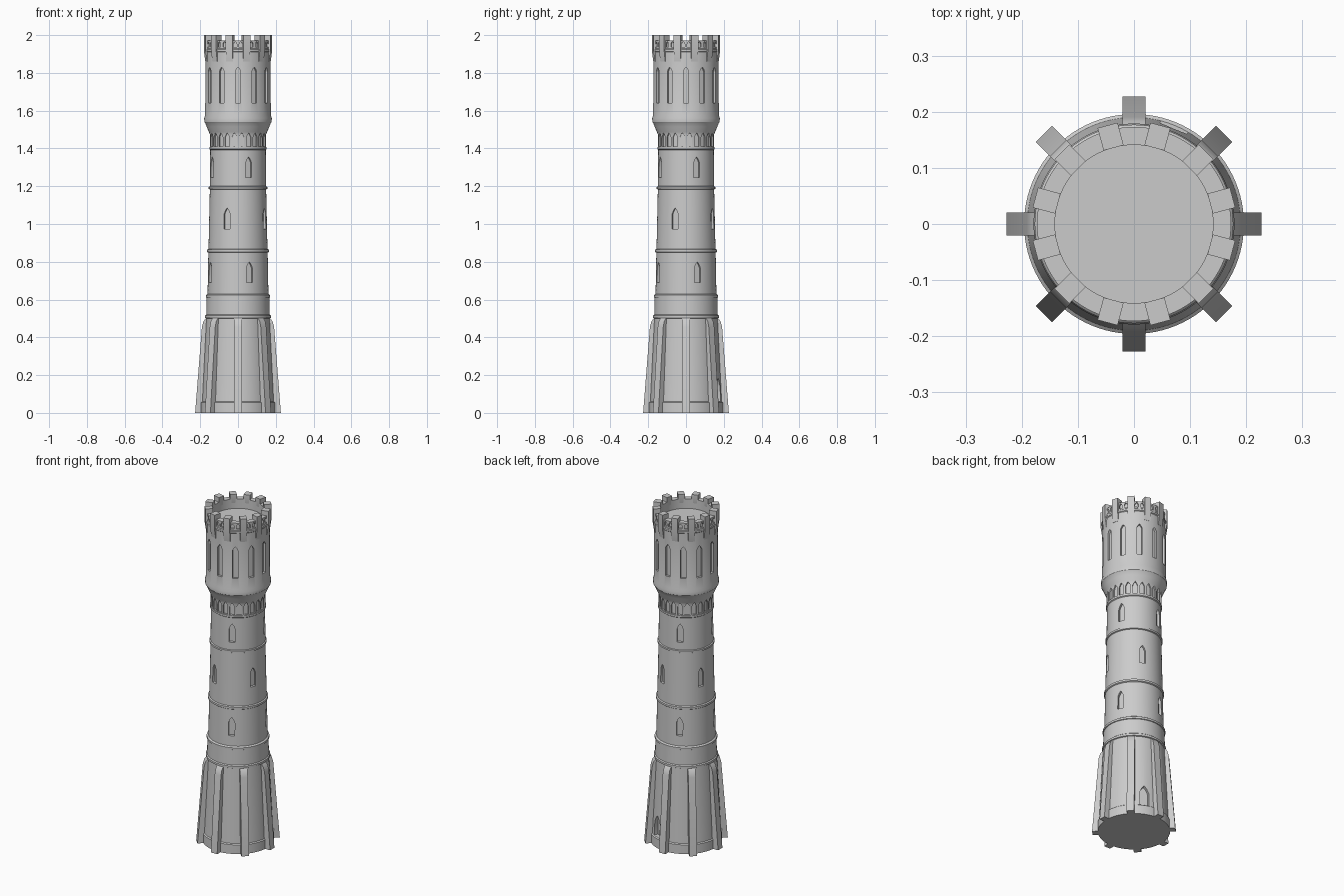
import bpy, bmesh, math

if "Cube" in bpy.data.objects:
    bpy.data.objects.remove(bpy.data.objects["Cube"])

stone = bpy.data.materials.new("grey_stone")
stone.diffuse_color = (0.6, 0.6, 0.6, 1)
stone.use_nodes = True
stone.node_tree.nodes["Principled BSDF"].inputs["Base Color"].default_value = stone.diffuse_color
SEG = 96


def finish(name, bm):
    bmesh.ops.recalc_face_normals(bm, faces=bm.faces[:])
    me = bpy.data.meshes.new(name)
    bm.to_mesh(me)
    bm.free()
    me.materials.append(stone)
    ob = bpy.data.objects.new(name, me)
    bpy.context.collection.objects.link(ob)
    return ob


def place(a, r, t, z):
    """Point at angle a (degrees from the front), radius r, sideways offset t."""
    s, c = math.sin(math.radians(a)), math.cos(math.radians(a))
    return (r * s + t * c, -r * c + t * s, z)


def lathe(name, profile):
    bm = bmesh.new()
    rings = [[bm.verts.new(place(360 * i / SEG, r, 0, z)) for i in range(SEG)]
             for r, z in profile]
    for lo, hi in zip(rings, rings[1:]):
        for i in range(SEG):
            j = (i + 1) % SEG
            bm.faces.new((lo[i], lo[j], hi[j], hi[i]))
    bm.faces.new(rings[0])
    bm.faces.new(rings[-1])
    return finish(name, bm)


def prism(bm, first, second):
    a = [bm.verts.new(p) for p in first]
    b = [bm.verts.new(p) for p in second]
    bm.faces.new(a)
    bm.faces.new(b)
    for i in range(len(a)):
        j = (i + 1) % len(a)
        bm.faces.new((a[i], a[j], b[j], b[i]))


def fin(bm, a, profile, width):
    """Radial slab: (r, z) outline with a sideways thickness."""
    prism(bm, [place(a, r, -width / 2, z) for r, z in profile],
          [place(a, r, width / 2, z) for r, z in profile])


def niche(bm, a, r, width, z0, z1, point):
    """Pointed-arch cutter reaching inward to radius r."""
    w = width / 2
    out = [(-w, z0), (w, z0), (w, z1 - point), (w * 0.55, z1 - point * 0.4),
           (0, z1), (-w * 0.55, z1 - point * 0.4), (-w, z1 - point)]
    prism(bm, [place(a, r, t, z) for t, z in out],
          [place(a, r + 0.06, t, z) for t, z in out])


def carve(ob, bm):
    cutter = finish("cutter", bm)
    cutter.hide_render = True
    mod = ob.modifiers.new("carve", 'BOOLEAN')
    mod.operation, mod.solver, mod.object = 'DIFFERENCE', 'EXACT', cutter
    bpy.context.view_layer.objects.active = ob
    bpy.ops.object.modifier_apply(modifier=mod.name)
    bpy.data.objects.remove(cutter)


# Tapered base with plinth and a pointed doorway at the back
base = lathe("tower_base", [(0.196, 0), (0.196, 0.055), (0.190, 0.06), (0.168, 0.505)])
bm = bmesh.new()
niche(bm, 157.5, 0.165, 0.052, 0.06, 0.185, 0.045)
carve(base, bm)

# Eight sloping buttresses
bm = bmesh.new()
for k in range(8):
    fin(bm, k * 45, [(0.15, 0), (0.227, 0), (0.191, 0.455), (0.183, 0.485),
                     (0.167, 0.505), (0.15, 0.505)], 0.041)
finish("buttresses", bm)

# Shaft with string courses
shaft = lathe("tower_shaft", [
    (0.168, 0.50), (0.174, 0.503), (0.174, 0.515), (0.168, 0.52), (0.166, 0.61),
    (0.170, 0.612), (0.170, 0.624), (0.161, 0.63), (0.157, 0.848), (0.163, 0.852),
    (0.163, 0.864), (0.156, 0.868), (0.149, 1.183), (0.155, 1.186), (0.155, 1.197),
    (0.149, 1.20), (0.147, 1.392), (0.152, 1.396), (0.152, 1.407), (0.14, 1.41)])

# Three staggered rows of windows
bm = bmesh.new()
for turn, z0, z1, r in ((22.5, 0.69, 0.80, 0.143), (-22.5, 0.973, 1.085, 0.138),
                        (22.5, 1.245, 1.355, 0.133)):
    for k in range(4):
        niche(bm, turn + 90 * k, r, 0.034, z0, z1, 0.032)
carve(shaft, bm)

# Flared head with sunken roof inside the parapet
head = lathe("tower_head", [
    (0.149, 1.40), (0.149, 1.475), (0.154, 1.487), (0.166, 1.515), (0.174, 1.535),
    (0.178, 1.54), (0.179, 1.56), (0.174, 1.575), (0.173, 1.91), (0.177, 1.914),
    (0.177, 1.924), (0.173, 1.928), (0.173, 1.972), (0.141, 1.972), (0.141, 1.915)])
bm = bmesh.new()
for k in range(24):                       # arcade under the flare
    niche(bm, k * 15 + 7.5, 0.141, 0.027, 1.41, 1.482, 0.024)
for k in range(12):                       # tall slots and small parapet openings
    niche(bm, k * 30, 0.160, 0.029, 1.64, 1.83, 0.022)
    for side in (-5, 5):
        niche(bm, k * 30 + side, 0.163, 0.017, 1.937, 1.966, 0.012)
carve(head, bm)

# Twelve merlons running down into wedge corbels
bm = bmesh.new()
for k in range(12):
    fin(bm, 15 + k * 30, [(0.1405, 1.95), (0.168, 1.86), (0.174, 1.86), (0.182, 1.915),
                          (0.182, 2.0), (0.1405, 2.0)], 0.037)
finish("merlons", bm)

for ob in bpy.context.scene.objects:
    ob.select_set(True)
bpy.context.view_layer.objects.active = base
bpy.ops.object.shade_smooth_by_angle(angle=math.radians(25))
